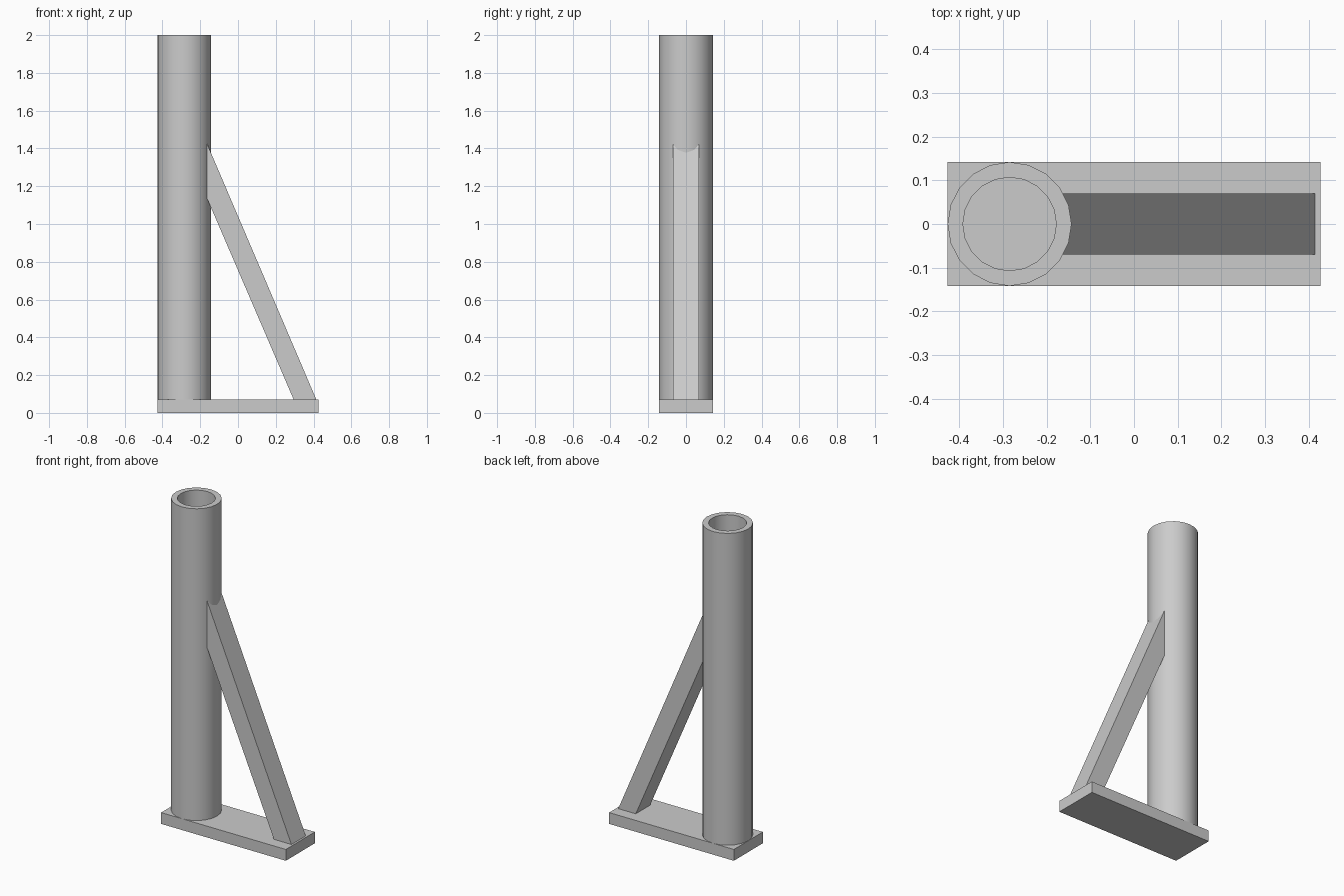
import bpy
import bmesh
from math import radians

cube = bpy.data.objects.get("Cube")
if cube:
    bpy.data.objects.remove(cube, do_unlink=True)

grey = bpy.data.materials.new("plain grey")
grey.use_nodes = True
COLOUR = (0.6, 0.6, 0.6, 1)
grey.diffuse_color = COLOUR
grey.node_tree.nodes["Principled BSDF"].inputs["Base Color"].default_value = COLOUR

HALF_LENGTH, HALF_WIDTH, BASE_TOP, HEIGHT = 0.427, 0.142, 0.07, 2.0
TUBE_X, TUBE_R, BORE_R, SIDES = -0.285, 0.142, 0.107, 20


def add_object(name, bm):
    bmesh.ops.recalc_face_normals(bm, faces=bm.faces)
    mesh = bpy.data.meshes.new(name)
    bm.to_mesh(mesh)
    bm.free()
    mesh.materials.append(grey)
    obj = bpy.data.objects.new(name, mesh)
    bpy.context.collection.objects.link(obj)
    return obj


def prism(name, profile, half_width):
    """Extrude an (x, z) profile along y."""
    bm = bmesh.new()
    face = bm.faces.new([bm.verts.new((x, -half_width, z)) for x, z in profile])
    result = bmesh.ops.extrude_face_region(bm, geom=[face])
    verts = [v for v in result["geom"] if isinstance(v, bmesh.types.BMVert)]
    bmesh.ops.translate(bm, verts=verts, vec=(0, 2 * half_width, 0))
    return add_object(name, bm)


# Base plate
prism("base_plate", [(-HALF_LENGTH, 0), (HALF_LENGTH, 0),
                     (HALF_LENGTH, BASE_TOP), (-HALF_LENGTH, BASE_TOP)], HALF_WIDTH)

# Slanted brace, its upper end buried in the tube wall
prism("brace", [(0.295, BASE_TOP), (0.415, BASE_TOP), (-0.17, 1.44), (-0.17, 1.15)], 0.07)

# Hollow upright tube standing on the plate
bm = bmesh.new()
rings = []
for radius, z in ((TUBE_R, BASE_TOP), (TUBE_R, HEIGHT), (BORE_R, HEIGHT), (BORE_R, BASE_TOP)):
    ring = bmesh.ops.create_circle(bm, segments=SIDES, radius=radius)["verts"]
    bmesh.ops.translate(bm, verts=ring, vec=(TUBE_X, 0, z))
    rings.append(ring)
for i, ring in enumerate(rings):
    upper = rings[(i + 1) % len(rings)]
    for j in range(SIDES):
        k = (j + 1) % SIDES
        bm.faces.new((ring[j], ring[k], upper[k], upper[j]))
tube = add_object("upright_tube", bm)

# Smooth the round walls, keeping the rims crisp
bpy.ops.object.select_all(action="DESELECT")
tube.select_set(True)
bpy.context.view_layer.objects.active = tube
bpy.ops.object.shade_smooth_by_angle(angle=radians(30))
